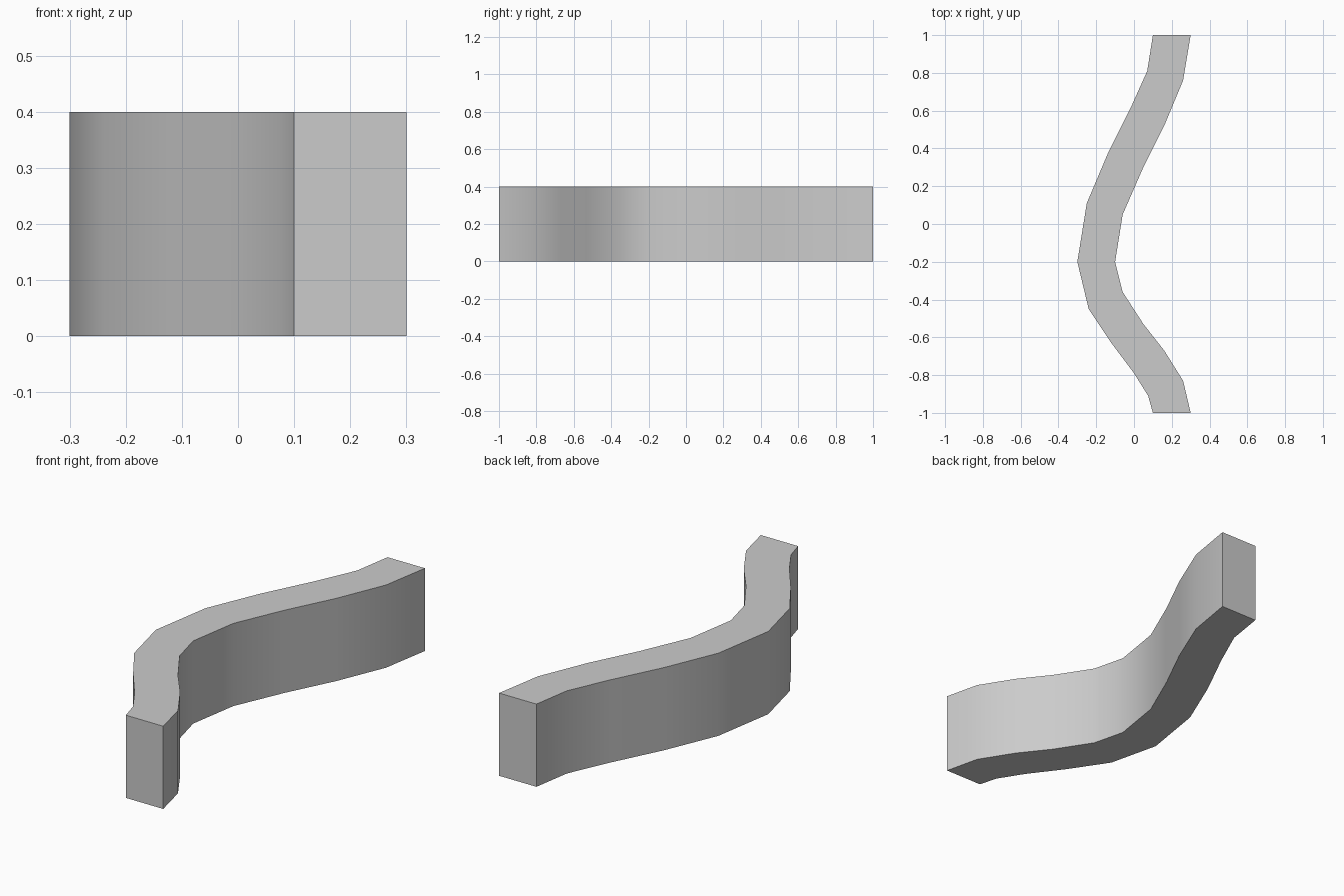
import bpy
import bmesh
import math

if "Cube" in bpy.data.objects:
    bpy.data.objects.remove(bpy.data.objects["Cube"], do_unlink=True)

HEIGHT = 0.4

# Plan outline of the wall, each side listed from back to front
right_side = [(0.10, 1.0), (0.07, 0.81), (-0.02, 0.61), (-0.14, 0.37),
              (-0.25, 0.11), (-0.30, -0.20), (-0.24, -0.45), (-0.12, -0.63),
              (0.0, -0.79), (0.075, -0.91), (0.10, -1.0)]
left_side = [(0.30, 1.0), (0.26, 0.76), (0.16, 0.52), (0.045, 0.29),
             (-0.06, 0.05), (-0.10, -0.20), (-0.06, -0.36), (0.05, -0.53),
             (0.16, -0.67), (0.26, -0.83), (0.30, -1.0)]

# Plain grey surface
grey = bpy.data.materials.new("plain grey")
grey.use_nodes = True
colour = (0.6, 0.6, 0.6, 1.0)
grey.diffuse_color = colour
grey.node_tree.nodes["Principled BSDF"].inputs["Base Color"].default_value = colour

# Curved wall: strips of quads for the floor, raised to full height
bm = bmesh.new()
rows = [[bm.verts.new((x, y, 0)) for x, y in side]
        for side in (right_side, left_side)]
for i in range(len(right_side) - 1):
    bm.faces.new((rows[0][i], rows[0][i + 1], rows[1][i + 1], rows[1][i]))
raised = bmesh.ops.extrude_face_region(bm, geom=bm.faces[:], use_keep_orig=True)
top = [g for g in raised["geom"] if isinstance(g, bmesh.types.BMVert)]
bmesh.ops.translate(bm, verts=top, vec=(0, 0, HEIGHT))
bmesh.ops.recalc_face_normals(bm, faces=bm.faces[:])

mesh = bpy.data.meshes.new("curved_wall")
bm.to_mesh(mesh)
bm.free()
mesh.materials.append(grey)
wall = bpy.data.objects.new("curved_wall", mesh)
bpy.context.collection.objects.link(wall)

# Smooth sides with crisp rims and ends
bpy.ops.object.select_all(action="DESELECT")
wall.select_set(True)
bpy.context.view_layer.objects.active = wall
bpy.ops.object.shade_smooth_by_angle(angle=math.radians(40))
